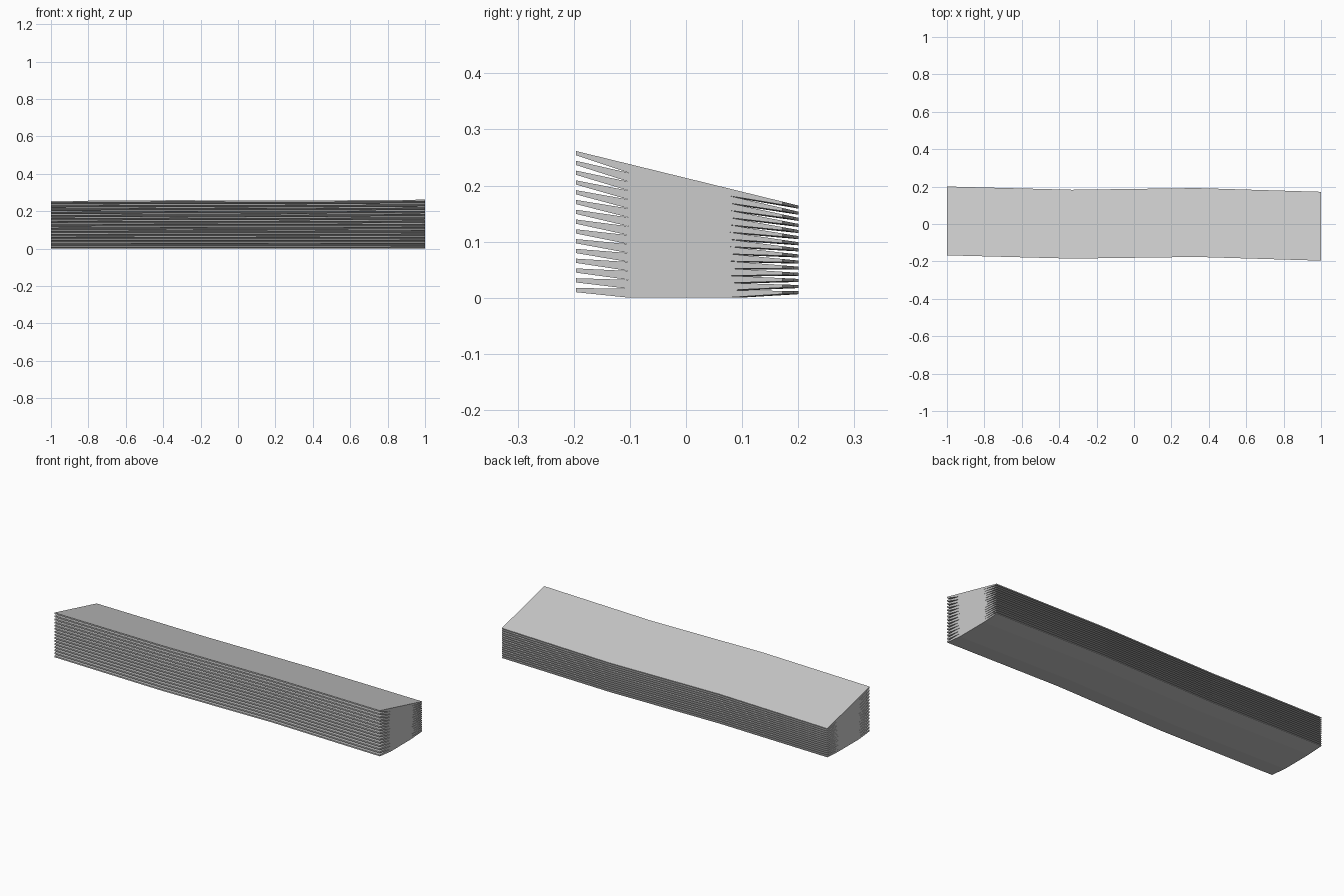
import bpy, bmesh

if "Cube" in bpy.data.objects:
    bpy.data.objects.remove(bpy.data.objects["Cube"])

COUNT = 15
HALF_W = 0.184      # half width of a board
HALF_FLAT = 0.09    # half width of the flat part underneath
PATH = [(-1.0, 0.0165), (-0.333, -0.001), (0.333, 0.008), (1.0, -0.012)]


def plane_z(i, y):
    """Upper surface of board i: the stack fans open towards the front."""
    front = 0.0175 * (i + 1)
    back = 0.001 + 0.0109 * (i + 1)
    return max(0.0, front + (back - front) * (y + 0.2) / 0.4)


def board_section(i, off):
    """Flat top, flat belly resting on the board below, chamfered edges."""
    yf, yb = off - HALF_W, off + HALF_W
    cf, cb = off - HALF_FLAT, off + HALF_FLAT
    return [
        (yf, plane_z(i, yf)),
        (yf, plane_z(i, yf) - 0.0075),
        (cf, plane_z(i - 1, cf)),
        (cb, plane_z(i - 1, cb)),
        (yb, plane_z(i, yb) - 0.0055),
        (yb, plane_z(i, yb)),
    ]


def make_board(i):
    bm = bmesh.new()
    rings = [[bm.verts.new((x, y, z)) for y, z in board_section(i, off)]
             for x, off in PATH]
    n = len(rings[0])
    for a, b in zip(rings, rings[1:]):
        for k in range(n):
            bm.faces.new((a[k], a[(k + 1) % n], b[(k + 1) % n], b[k]))
    bm.faces.new(rings[0])
    bm.faces.new(rings[-1])
    bmesh.ops.recalc_face_normals(bm, faces=bm.faces)
    name = f"board_{i + 1:02d}"
    mesh = bpy.data.meshes.new(name)
    bm.to_mesh(mesh)
    bm.free()
    bpy.context.collection.objects.link(bpy.data.objects.new(name, mesh))


# Stack of thin wavy boards
for index in range(COUNT):
    make_board(index)
